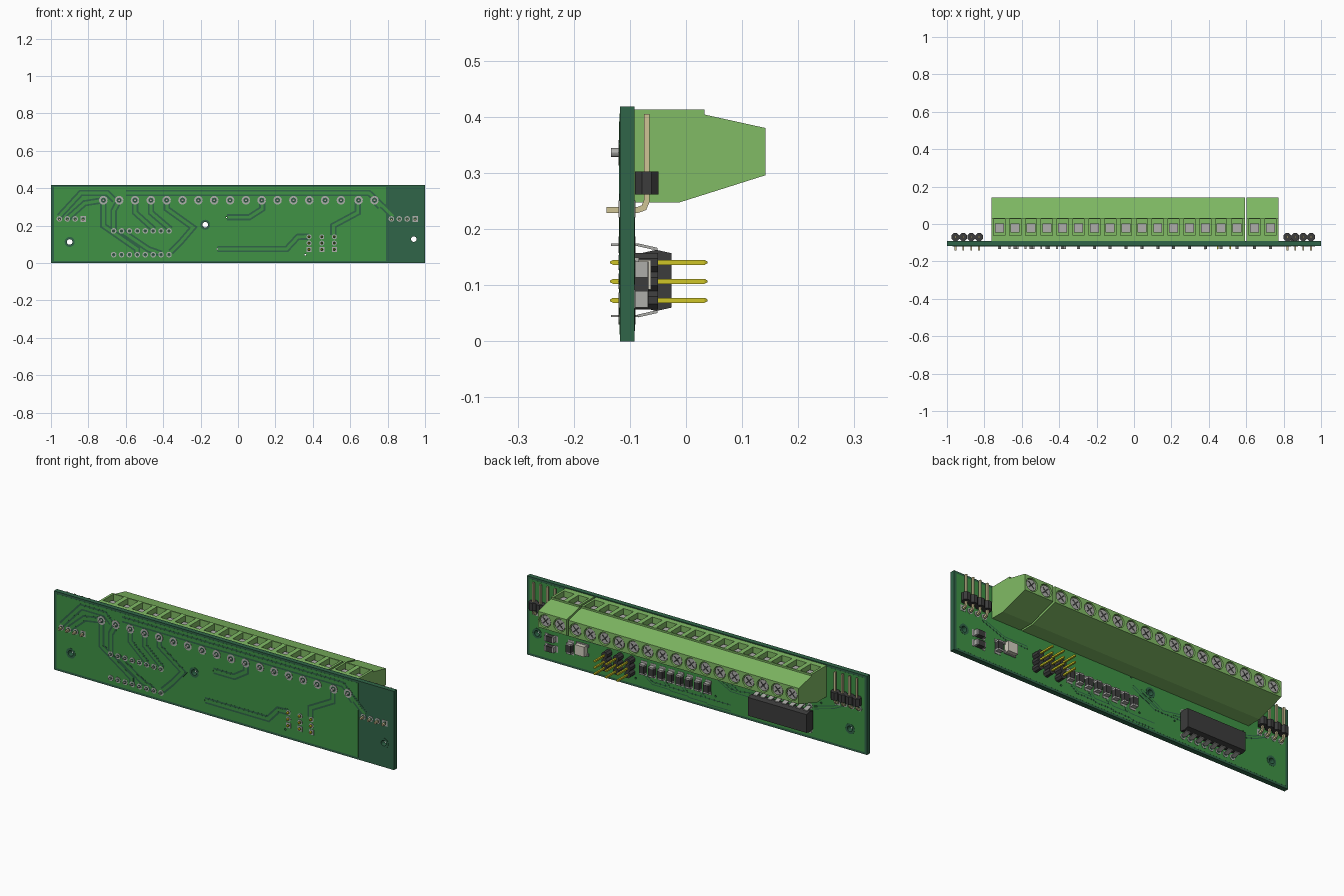
import bpy, bmesh, math
from mathutils import Vector

if "Cube" in bpy.data.objects:
    bpy.data.objects.remove(bpy.data.objects["Cube"])

COLORS = {
    "board_dark": (0.03, 0.13, 0.065), "board_light": (0.05, 0.29, 0.06),
    "block_green": (0.22, 0.5, 0.13), "black": (0.045, 0.045, 0.045),
    "metal": (0.42, 0.42, 0.40), "gold": (0.62, 0.56, 0.02),
    "brass": (0.62, 0.55, 0.30), "lamp": (0.65, 0.62, 0.52),
}
MATS = {}
for key, c in COLORS.items():
    MATS[key] = bpy.data.materials.new(key)
    MATS[key].diffuse_color = (*c, 1)


def circle(u, v, r, n=16, start=0.0):
    return [(u + r * math.cos(start + 2 * math.pi * i / n),
             v + r * math.sin(start + 2 * math.pi * i / n)) for i in range(n)]


def place(axis, a, u, v):
    return {"x": (a, u, v), "y": (u, a, v), "z": (u, v, a)}[axis]


class Part:
    """Collects repeated pieces into one mesh object."""

    def __init__(self, name, mat=None):
        self.name, self.mat, self.bm = name, mat, bmesh.new()

    def prism(self, prof, a0, a1, axis="x", end=1.0):
        cu = sum(p[0] for p in prof) / len(prof)
        cv = sum(p[1] for p in prof) / len(prof)
        A = [self.bm.verts.new(place(axis, a0, *p)) for p in prof]
        B = [self.bm.verts.new(place(axis, a1, cu + (u - cu) * end, cv + (v - cv) * end))
             for u, v in prof]
        self.bm.faces.new(A)
        self.bm.faces.new(B[::-1])
        for i in range(len(prof)):
            j = (i + 1) % len(prof)
            self.bm.faces.new((A[i], B[i], B[j], A[j]))

    def box(self, x0, x1, y0, y1, z0, z1):
        self.prism([(x0, z0), (x1, z0), (x1, z1), (x0, z1)], y0, y1, "y")

    def ribbon(self, pts, w, a0, a1, axis="y"):
        P = [Vector(p) for p in pts]
        rows = []
        for i, p in enumerate(P):
            d0 = (p - P[max(i - 1, 0)] if i else P[1] - p).normalized()
            d1 = (P[i + 1] - p if i < len(P) - 1 else p - P[i - 1]).normalized()
            t = (d0 + d1).normalized()
            n = Vector((-t.y, t.x)) * (w / 2 / max(t.dot(d0), 0.5))
            rows.append([self.bm.verts.new(place(axis, a, *q))
                         for a, q in ((a0, p - n), (a0, p + n), (a1, p + n), (a1, p - n))])
        for r, s in zip(rows, rows[1:]):
            for k in range(4):
                self.bm.faces.new((r[k], r[(k + 1) % 4], s[(k + 1) % 4], s[k]))
        self.bm.faces.new(rows[0])
        self.bm.faces.new(rows[-1][::-1])

    def ring(self, x, z, r0, r1, y0, y1):
        c = circle(x, z, (r0 + r1) / 2)
        self.ribbon(c + c[:1], r1 - r0, y0, y1)

    def done(self, smooth=False):
        bmesh.ops.recalc_face_normals(self.bm, faces=self.bm.faces[:])
        me = bpy.data.meshes.new(self.name)
        self.bm.to_mesh(me)
        self.bm.free()
        ob = bpy.data.objects.new(self.name, me)
        bpy.context.collection.objects.link(ob)
        if self.mat:
            me.materials.append(MATS[self.mat])
        if smooth:
            bpy.ops.object.select_all(action="DESELECT")
            ob.select_set(True)
            bpy.context.view_layer.objects.active = ob
            bpy.ops.object.shade_smooth_by_angle()
        return ob


def cut(ob, cutter):
    m = ob.modifiers.new("cut", "BOOLEAN")
    m.operation, m.solver, m.object = "DIFFERENCE", "EXACT", cutter
    bpy.context.view_layer.objects.active = ob
    bpy.ops.object.modifier_apply(modifier="cut")


FRONT, BACK, P = -0.118, -0.092, 0.0423   # board faces, pin pitch

# Board and copper areas, with mounting holes and vias
holes = Part("hole_cutter")
for x, z, r in [(-0.9, 0.113, 0.015), (0.94, 0.128, 0.015), (-0.175, 0.205, 0.015),
                (-0.06, 0.245, 0.005), (-0.73, 0.205, 0.005), (-0.32, 0.11, 0.005),
                (-0.11, 0.075, 0.005), (0.36, 0.045, 0.005)]:
    holes.prism(circle(x, z, r), -0.2, 0.0, "y")
holes = holes.done()
holes.hide_render = True
board = Part("circuit_board", "board_dark")
board.box(-1, 1, FRONT, BACK, 0, 0.418)
front_cu = Part("front_copper_area", "board_light")
front_cu.box(-0.985, 0.79, FRONT - 0.0005, FRONT + 0.001, 0.012, 0.406)
back_cu = Part("back_copper_area", "board_light")
back_cu.box(-0.985, 0.985, BACK - 0.001, BACK + 0.0005, 0.012, 0.406)
for part in (board, front_cu, back_cu):
    cut(part.done(), holes)
bpy.data.objects.remove(holes)

# Traces: a light line inside a dark gap
gaps, lines = Part("trace_gaps", "board_dark"), Part("trace_lines", "board_light")
front_paths = [
    [(-0.955, 0.25), (-0.84, 0.375), (-0.7, 0.375), (-0.66, 0.336)],
    [(-0.91, 0.24), (-0.82, 0.32), (-0.72, 0.336)],
    [(-0.6, 0.375), (0.7, 0.375), (0.83, 0.25)],
    [(-0.11, 0.075), (0.26, 0.075), (0.32, 0.14), (0.38, 0.142)],
    [(-0.06, 0.245), (0.06, 0.245), (0.13, 0.29), (0.13, 0.336)],
    [(0.64, 0.336), (0.64, 0.27), (0.51, 0.2), (0.51, 0.15)],
    [(0.727, 0.336), (0.76, 0.3)],
    [(-0.38, 0.336), (-0.38, 0.29), (-0.24, 0.19), (-0.3, 0.12), (-0.36, 0.06)],
    [(-0.465, 0.336), (-0.465, 0.27), (-0.36, 0.18)],
    [(-0.55, 0.336), (-0.55, 0.27), (-0.45, 0.18)],
    [(-0.72, 0.336), (-0.72, 0.2), (-0.54, 0.075), (-0.54, 0.05)],
    [(-0.635, 0.336), (-0.665, 0.28), (-0.665, 0.17)],
    [(-0.62, 0.17), (-0.48, 0.075), (-0.41, 0.05)]]
back_paths = [[(0.3 - 0.054 * i, 0.075), (0.26 - 0.054 * i, 0.045 - 0.003 * i),
               (-0.2, 0.045 - 0.003 * i)] for i in range(0, 7, 2)]
back_paths += [[(-0.07 - 0.05 * i, 0.2), (-0.2 - 0.05 * i, 0.13), (-0.37, 0.13 + 0.02 * i)]
               for i in range(2)]
back_paths += [[(-0.69, 0.17), (-0.8, 0.2), (-0.87, 0.235)], [(0.83, 0.22), (0.7, 0.17), (0.56, 0.17)]]
for paths, y, s, w in ((front_paths, FRONT, -1, 0.034), (back_paths, BACK, 1, 0.018)):
    for p in paths:
        gaps.ribbon(p, w, y, y + s * 0.001)
        lines.ribbon(p, w * 0.45, y, y + s * 0.0015)
gaps.done()
lines.done()

# Solder pads on both faces
pads, eyes = Part("solder_pads", "metal"), Part("pad_centres", "board_dark")


def pad(x, z, r, square=False):
    for y, s in ((FRONT, -1), (BACK, 1)):
        if square:
            pads.box(x - r, x + r, min(y, y + s * .002), max(y, y + s * .002), z - r, z + r)
        else:
            pads.ring(x, z, r * 0.6, r, y, y + s * 0.002)
        eyes.prism(circle(x, z, r * 0.62, 12), y, y + s * (0.0022 if square else 0.0017), "y")


for x, z in ((-0.9, 0.113), (0.94, 0.128), (-0.175, 0.205)):
    for y, s in ((FRONT, -1), (BACK, 1)):
        gaps_ring = Part("hole_rim", "board_dark")
        gaps_ring.ring(x, z, 0.015, 0.027, y, y + s * 0.0015)
        gaps_ring.done()

# Terminal blocks: 16 poles and 2 poles
PITCH = 0.0847
profile = [(BACK, 0.247), (-0.013, 0.247), (0.142, 0.296), (0.142, 0.38),
           (0.033, 0.404), (0.033, 0.413), (BACK, 0.413)]
clamps, screws = Part("wire_clamps", "metal"), Part("terminal_screws", "metal")
slots, tails = Part("screw_slots", "black"), Part("terminal_tails", "metal")
for name, first, count in (("long_terminal_block", -0.72, 16), ("short_terminal_block", 0.645, 2)):
    body = Part(name, "block_green")
    body.prism(profile, first - PITCH / 2, first + PITCH * (count - 0.5))
    pocket = Part("pocket_cutter")
    for i in range(count):
        x, z = first + i * PITCH, 0.338
        pocket.prism([(x - .03, -.062), (x + .03, -.062), (x + .03, .026), (x - .03, .026)],
                     0.365, 0.43, "z")
        pocket.prism(circle(x, z, 0.034, 24), 0.127, 0.16, "y")
        clamps.box(x - .024, x + .024, -0.045, 0.004, 0.36, 0.39)
        screws.prism(circle(x, z, 0.029, 24), 0.12, 0.137, "y")
        d = 0.016
        for s in (-1, 1):
            slots.ribbon([(x - d, z - s * d), (x + d, z + s * d)], 0.007, 0.13, 0.1375 + s * 0.0001)
        tails.prism(circle(x, 0.336, 0.008, 12), -0.134, BACK, "y")
        pad(x, 0.336, 0.023)
    pocket = pocket.done()
    pocket.hide_render = True
    cut(body.done(), pocket)
    bpy.data.objects.remove(pocket)
clamps.done()
screws.done(True)
slots.done()
tails.done(True)

# Right-angle pin headers at both ends
bent, housings = Part("bent_header_pins", "brass"), Part("header_housings", "black")
OCT = math.pi / 8
for first, sq in ((-0.955, 3), (0.82, 3)):
    for i in range(4):
        x = first + i * P
        bent.ribbon([(-0.142, 0.234), (-0.086, 0.234), (-0.075, 0.238), (-0.07, 0.25),
                     (-0.07, 0.405)], 0.0105, x - 0.005, x + 0.005, "x")
        housings.prism(circle(x, -0.07, 0.0228, 8, OCT), 0.262, 0.303, "z")
        pad(x, 0.236, 0.015, i == sq)
bent.done()

# Three upright three-pin headers
gold = Part("upright_header_pins", "gold")
for x in (0.38, 0.448, 0.515):
    for i in range(3):
        z, h = 0.073 + i * 0.0338, 0.0045
        q = [(x - h, z - h), (x + h, z - h), (x + h, z + h), (x - h, z + h)]
        gold.prism(q, -0.13, 0.033, "y")
        gold.prism(q, 0.033, 0.038, "y", 0.4)
        gold.prism(q, -0.13, -0.135, "y", 0.4)
        housings.prism(circle(x, z, 0.0182, 8, OCT), BACK, -0.05, "y")
        pad(x, z, 0.0135, i == 0)
gold.done()
housings.done()

# Sixteen-leg chip
chip, legs = Part("chip_body", "black"), Part("chip_legs", "metal")
chip.prism([(-0.08, 0.06), (-0.053, 0.054), (-0.026, 0.06), (-0.026, 0.157),
            (-0.053, 0.163), (-0.08, 0.157)], -0.69, -0.345)
chip.done()
for i in range(8):
    x = -0.665 + i * P
    for s in (-1, 1):
        zf = lambda d: 0.1085 + s * d
        legs.ribbon([(-0.134, zf(.0635)), (-0.084, zf(.0635))], 0.004, x - .005, x + .005, "x")
        legs.ribbon([(-0.086, zf(.0635)), (-0.053, zf(.056)), (-0.053, zf(.05))],
                    0.005, x - .012, x + .012, "x")
        pad(x, zf(.0635), 0.015)
legs.done()
pads.done()
eyes.done()

# Surface resistors and indicator lamp
chips, caps = Part("resistor_bodies", "black"), Part("resistor_ends", "metal")


def resistor(x, z, upright):
    def b(part, l0, l1, w, y1):
        if upright:
            part.box(x - w, x + w, BACK, y1, z + l0, z + l1)
        else:
            part.box(x + l0, x + l1, BACK, y1, z - w, z + w)
    b(chips, -0.019, 0.019, 0.0145, -0.067)
    for s in (-1, 1):
        b(caps, min(s * .019, s * .027), max(s * .019, s * .027), 0.0145, -0.068)
        b(caps, min(s * .019, s * .038), max(s * .019, s * .038), 0.017, -0.09)


for i in range(8):
    resistor(0.31 - i * 0.054, 0.112, True)
resistor(0.74, 0.107, True)
resistor(0.855, 0.128, False)
resistor(0.855, 0.075, False)
chips.done()
caps.box(0.635, 0.705, BACK, -0.084, 0.088, 0.102)
caps.box(0.635, 0.705, BACK, -0.084, 0.135, 0.149)
caps.done()
lamp = Part("indicator_lamp", "lamp")
lamp.box(0.642, 0.698, BACK, -0.062, 0.092, 0.145)
lamp.done()

for m in bpy.data.materials:
    if m.users and not m.is_grease_pencil:
        m.use_nodes = True
        m.node_tree.nodes["Principled BSDF"].inputs["Base Color"].default_value = m.diffuse_color
